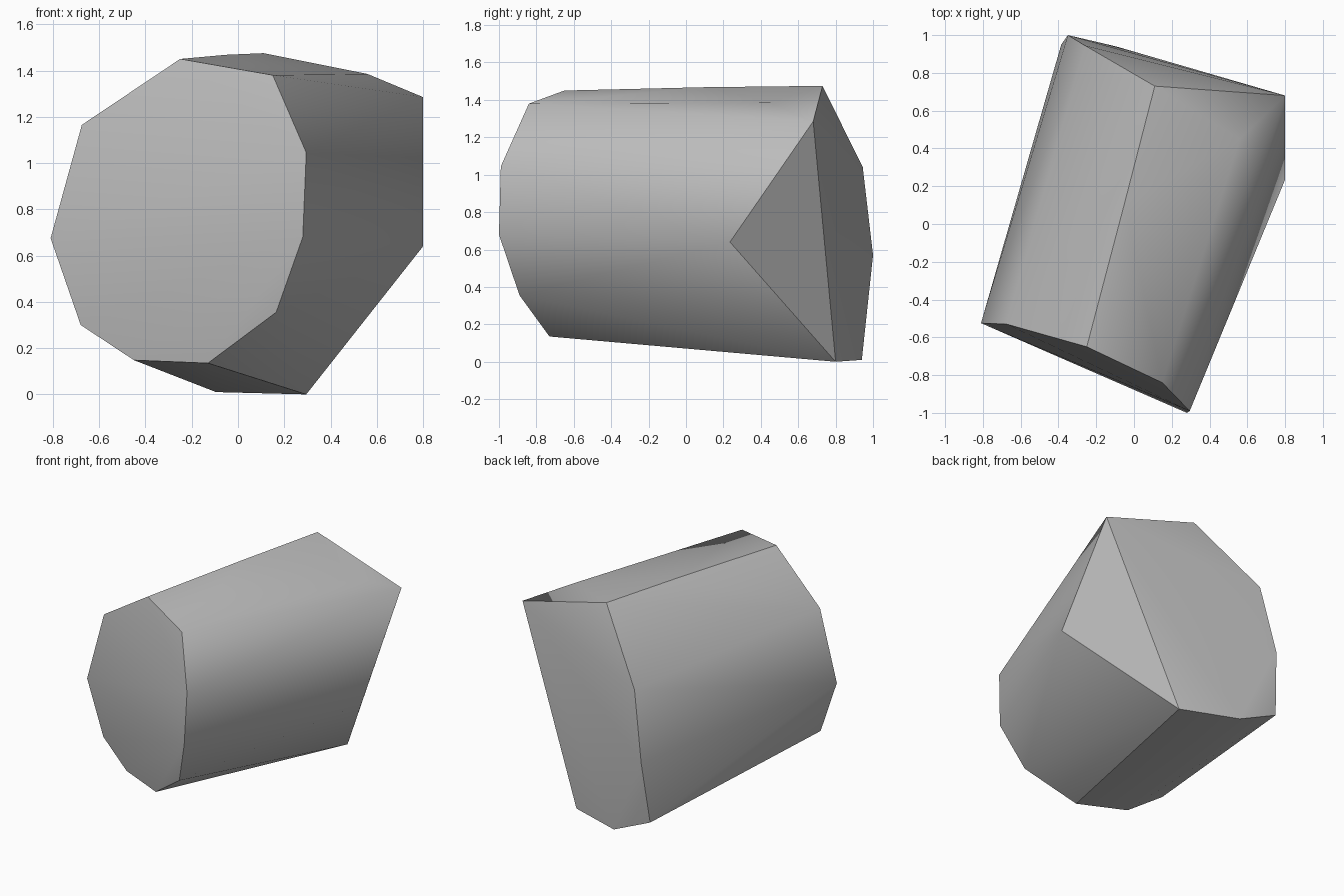
import bpy, bmesh, math
from mathutils import Vector

# Remove the default cube only
old = bpy.data.objects.get("Cube")
if old:
    bpy.data.objects.remove(old, do_unlink=True)


def flat_material(name, value):
    """One plain grey material for viewport and render."""
    mat = bpy.data.materials.new(name)
    mat.use_nodes = True
    colour = (value, value, value, 1.0)
    mat.diffuse_color = colour
    mat.node_tree.nodes["Principled BSDF"].inputs["Base Color"].default_value = colour
    return mat


def hull_object(name, corners, mat):
    """Wrap a convex skin around the corner points."""
    bm = bmesh.new()
    verts = [bm.verts.new(Vector(c)) for c in corners]
    result = bmesh.ops.convex_hull(bm, input=verts)
    loose = {v for v in result["geom_interior"] + result["geom_unused"]
             if isinstance(v, bmesh.types.BMVert) and not v.link_faces}
    bmesh.ops.delete(bm, geom=list(loose), context="VERTS")
    bmesh.ops.recalc_face_normals(bm, faces=bm.faces[:])
    mesh = bpy.data.meshes.new(name)
    bm.to_mesh(mesh)
    bm.free()
    mesh.materials.append(mat)
    obj = bpy.data.objects.new(name, mesh)
    bpy.context.collection.objects.link(obj)
    return obj


# Rim of the slightly domed front end, clockwise from the top
front_rim = [
    (-.25, -.65, 1.45), (.15, -.84, 1.38), (.295, -.99, 1.045),
    (.28, -1, .68), (.165, -.89, .355), (-.13, -.73, .135),
    (-.45, -.6, .148), (-.68, -.53, .3), (-.81, -.525, .675),
    (-.675, -.53, 1.165),
]

# Rim of the wider, slanted back end
back_rim = [
    (.11, .73, 1.475), (.8, .68, 1.285), (.295, .8, 0),
    (-.095, .94, .01), (-.385, .95, .14), (-.35, 1, .57),
    (-.26, .945, 1.04),
]

# Side corner of the cut facet, and the slight swell along the top
side_corners = [(.8, .235, .64), (.56, .45, 1.385), (-.05, .11, 1.468)]

grey = flat_material("plain grey", 0.5)
body = hull_object("faceted_body", front_rim + back_rim + side_corners, grey)

# Smooth the gentle folds and keep the strong edges crisp
bpy.ops.object.select_all(action="DESELECT")
body.select_set(True)
bpy.context.view_layer.objects.active = body
bpy.ops.object.shade_smooth_by_angle(angle=math.radians(30))
